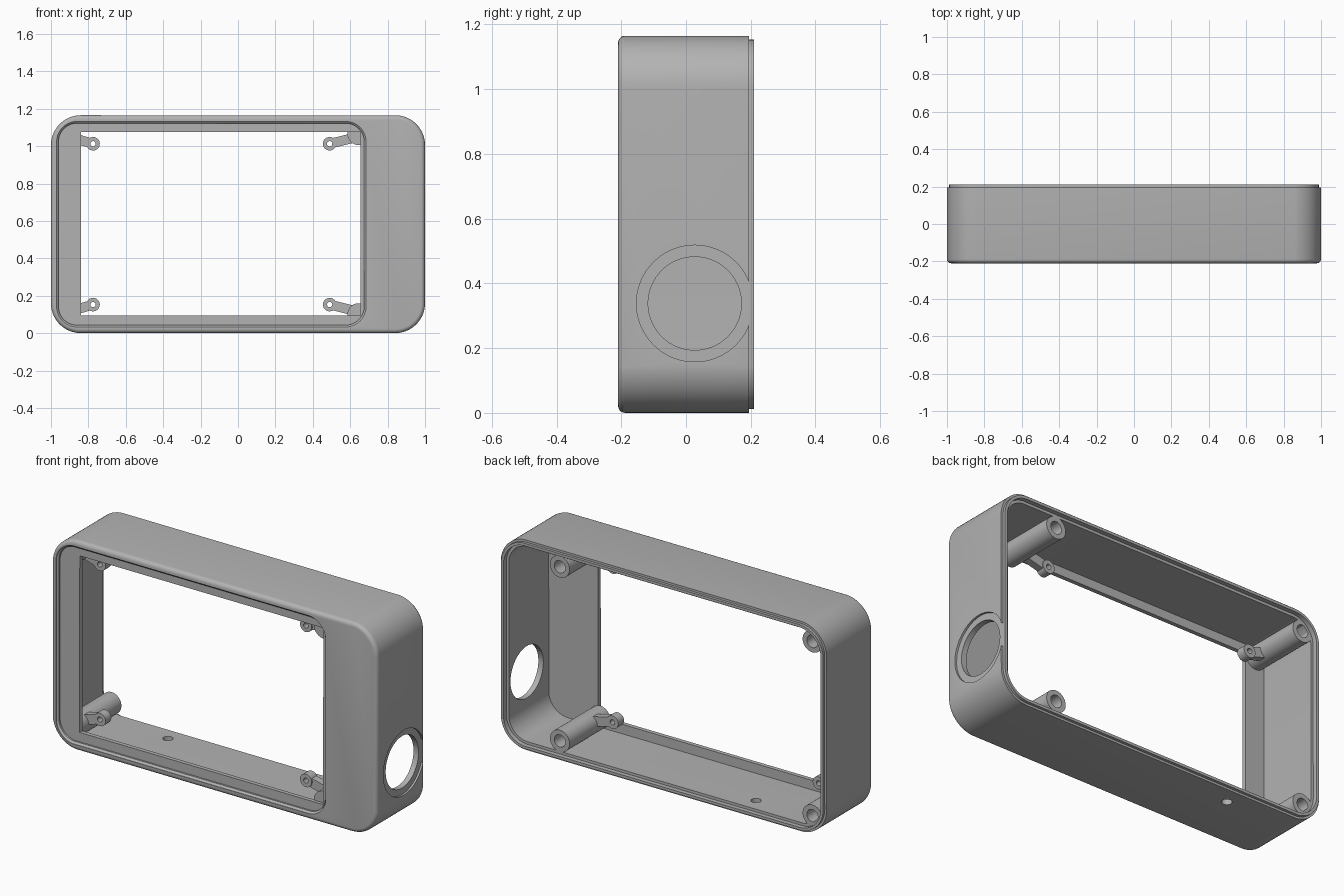
import bpy, bmesh, math
from mathutils import Vector, Matrix

if "Cube" in bpy.data.objects:
    bpy.data.objects.remove(bpy.data.objects["Cube"], do_unlink=True)

H = 1.165          # case height
MID = H / 2

grey = bpy.data.materials.new("plain_grey")
grey.use_nodes = True
COLOR = (0.45, 0.45, 0.45, 1)
grey.diffuse_color = COLOR
grey.node_tree.nodes["Principled BSDF"].inputs["Base Color"].default_value = COLOR


def outline(u0, u1, v0, v1, r, steps=14):
    """Rounded rectangle; a circle when r is half the side."""
    pts = []
    for i, (cu, cv) in enumerate([(u1 - r, v1 - r), (u0 + r, v1 - r),
                                  (u0 + r, v0 + r), (u1 - r, v0 + r)]):
        for k in range(steps):
            a = math.pi / 2 * (i + k / (steps - 1 if r > 0.5 else steps))
            pts.append((cu + r * math.cos(a), cv + r * math.sin(a)))
    return pts


def finish(name, bm):
    bmesh.ops.recalc_face_normals(bm, faces=bm.faces)
    mesh = bpy.data.meshes.new(name)
    bm.to_mesh(mesh)
    bm.free()
    mesh.materials.append(grey)
    ob = bpy.data.objects.new(name, mesh)
    bpy.context.collection.objects.link(ob)
    return ob


def loft(name, rings, axis="y", closed=False):
    """Skin a list of (outline, depth) rings along an axis."""
    place = {"x": lambda u, v, d: (d, u, v),
             "y": lambda u, v, d: (u, d, v),
             "z": lambda u, v, d: (u, v, d)}[axis]
    bm = bmesh.new()
    loops = [[bm.verts.new(place(u, v, d)) for u, v in pts] for pts, d in rings]
    pairs = list(zip(loops, loops[1:]))
    if closed:
        pairs.append((loops[-1], loops[0]))
    else:
        bm.faces.new(loops[0])
        bm.faces.new(loops[-1])
    for a, b in pairs:
        for i in range(len(a)):
            j = (i + 1) % len(a)
            bm.faces.new((a[i], a[j], b[j], b[i]))
    return finish(name, bm)


def case_ring(inset, y):
    return outline(-1 + inset, 1 - inset, inset, H - inset, 0.16 - inset), y


def circle(u, v, r, steps=12):
    return outline(u - r, u + r, v - r, v + r, r, steps)


def cut(target, cutter):
    cutter.hide_render = True
    mod = target.modifiers.new("cut", "BOOLEAN")
    mod.operation = "DIFFERENCE"
    mod.solver = "EXACT"
    mod.object = cutter
    bpy.context.view_layer.objects.active = target
    bpy.ops.object.modifier_apply(modifier=mod.name)
    bpy.data.objects.remove(cutter, do_unlink=True)


# Case shell with a rounded front edge and a stepped rear lip
F = 0.022
rings = [case_ring(F * (1 - math.sin(a)), -0.21 + F * (1 - math.cos(a)))
         for a in [math.pi / 2 * k / 5 for k in range(6)]]
rings += [case_ring(0, 0.195), case_ring(0.012, 0.195), case_ring(0.012, 0.21)]
case = loft("case_shell", rings)

# Hollow interior with a seat inside the lip
cut(case, loft("cavity", [case_ring(0.042, -0.165), case_ring(0.042, 0.185),
                          case_ring(0.027, 0.185), case_ring(0.027, 0.3)]))


# Shallow front recess with softened rim
def recess_ring(grow, y):
    return outline(-0.96 - grow, 0.675 + grow, 0.043 - grow, H - 0.043 + grow,
                   0.1 + grow), y


cut(case, loft("recess", [recess_ring(0.01, -0.3), recess_ring(0.01, -0.207),
                          recess_ring(0, -0.198), recess_ring(0, -0.188)]))

# Rectangular display window
window = outline(-0.84, 0.655, 0.095, H - 0.09, 0.002, 2)
cut(case, loft("window", [(window, -0.3), (window, -0.1)]))

# Round side opening with a shallow counterbore
for radius, depth in ((0.18, 0.988), (0.144, 0.8)):
    ring = circle(0.027, 0.338, radius, 18)
    cut(case, loft("side_opening", [(ring, depth), (ring, 1.2)], "x"))

# Small hole through the floor
ring = circle(-0.5, 0.1, 0.026)
cut(case, loft("floor_hole", [(ring, -0.1), (ring, 0.1)], "z"))

# Screw posts and clamp arms, one per corner
parts = [case]
for side, post_x, hub_x in (("left", 0.645, 0.49), ("right", -0.905, -0.775)):
    for level, s in (("upper", 1), ("lower", -1)):
        tag = side + "_" + level
        pz, hz = MID + s * 0.483, MID + s * 0.43
        outer, bore = circle(post_x, pz, 0.06), circle(post_x, pz, 0.034)
        parts.append(loft("screw_post_" + tag, [(outer, -0.17), (outer, 0.185),
                                                (bore, 0.185), (bore, 0.0)]))

        outer, bore = circle(hub_x, hz, 0.036), circle(hub_x, hz, 0.014)
        parts.append(loft("clamp_hub_" + tag, [(outer, -0.105), (outer, -0.055),
                                               (bore, -0.055), (bore, -0.105)],
                          closed=True))

        start = Vector((hub_x, -0.08, hz))
        end = Vector((post_x, -0.08, MID + s * 0.468))
        direction = (end - start).normalized()
        start += direction * 0.028
        size = Matrix.Diagonal(((end - start).length, 0.04, 0.052, 1))
        tilt = direction.to_track_quat("X", "Z").to_matrix().to_4x4()
        bm = bmesh.new()
        bmesh.ops.create_cube(bm, size=1, matrix=Matrix.Translation((start + end) / 2)
                              @ tilt @ size)
        parts.append(finish("clamp_arm_" + tag, bm))

# Smooth the rounded surfaces and keep crisp edges
bpy.ops.object.select_all(action="DESELECT")
for ob in parts:
    ob.select_set(True)
bpy.context.view_layer.objects.active = case
bpy.ops.object.shade_smooth_by_angle(angle=math.radians(30))
